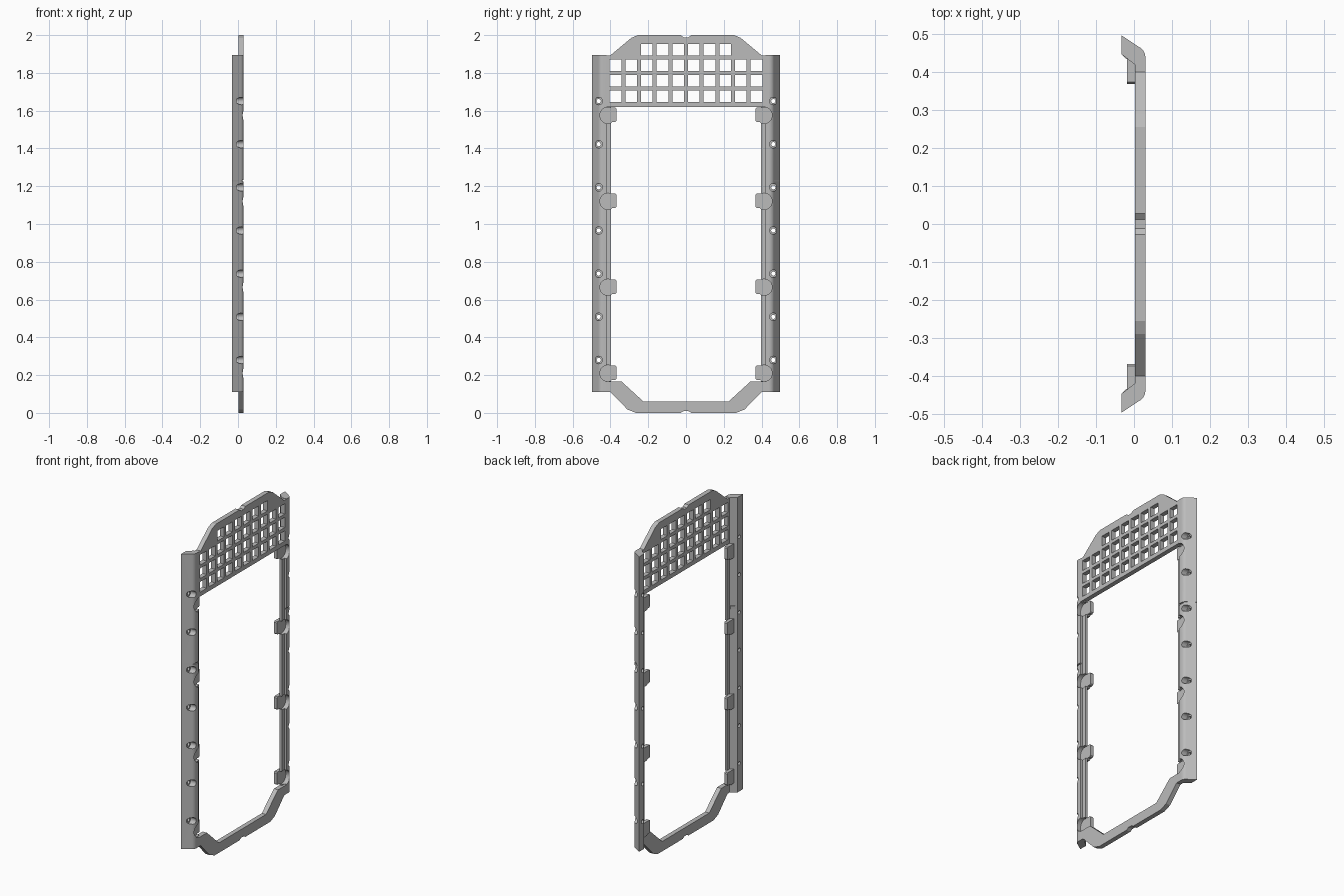
import bpy, bmesh
from math import pi, sin, cos, radians

cube = bpy.data.objects.get("Cube")
if cube:
    bpy.data.objects.remove(cube, do_unlink=True)

grey = bpy.data.materials.new("plain_grey")
grey.use_nodes = True
grey.diffuse_color = (0.5, 0.5, 0.5, 1)
grey.node_tree.nodes["Principled BSDF"].inputs["Base Color"].default_value = (0.5, 0.5, 0.5, 1)

BACK, FACE = 0.002, 0.03            # thickness range of the flat panels
TAB_Z = [0.21, 0.665, 1.12, 1.575]
HOLE_Z = [0.28 + 0.2285 * i for i in range(7)]


def add_prism(bm, pts, lo, hi, axis):
    """Extrude a closed outline: (y, z) along x, or (x, y) along z."""
    place = (lambda p, h: (h, p[0], p[1])) if axis == "x" else (lambda p, h: (p[0], p[1], h))
    a = [bm.verts.new(place(p, lo)) for p in pts]
    b = [bm.verts.new(place(p, hi)) for p in pts]
    bm.faces.new(a)
    bm.faces.new(b[::-1])
    for i in range(len(pts)):
        j = (i + 1) % len(pts)
        bm.faces.new((a[i], b[i], b[j], a[j]))


def make(name, prisms):
    bm = bmesh.new()
    for p in prisms:
        add_prism(bm, *p)
    bmesh.ops.recalc_face_normals(bm, faces=bm.faces)
    me = bpy.data.meshes.new(name)
    bm.to_mesh(me)
    bm.free()
    me.materials.append(grey)
    ob = bpy.data.objects.new(name, me)
    bpy.context.collection.objects.link(ob)
    return ob


def select(ob):
    bpy.ops.object.select_all(action="DESELECT")
    ob.select_set(True)
    bpy.context.view_layer.objects.active = ob


def carve(ob, prisms):
    cutter = make("cutter", prisms)
    cutter.hide_render = True
    mod = ob.modifiers.new("cut", "BOOLEAN")
    mod.operation = "DIFFERENCE"
    mod.solver = "EXACT"
    mod.object = cutter
    select(ob)
    bpy.ops.object.modifier_apply(modifier=mod.name)
    bpy.data.objects.remove(cutter, do_unlink=True)


def smooth(ob):
    select(ob)
    bpy.ops.object.shade_smooth_by_angle(angle=radians(30))


def circle(y, z, r, n=32):
    return [(y + r * cos(2 * pi * i / n), z + r * sin(2 * pi * i / n)) for i in range(n)]


def box(y, z, w, h):
    return [(y - w, z - h), (y + w, z - h), (y + w, z + h), (y - w, z + h)]


def symmetric(half):
    """Complete an outline given from the centre line outward."""
    return half + [(-y, z) for y, z in reversed(half)]


# Perforated top panel
panel = make("top_panel", [(symmetric([
    (0.012, 1.988), (0.028, 2.0), (0.255, 2.0), (0.29, 1.985),
    (0.4, 1.893), (0.425, 1.893), (0.425, 1.62)]), BACK, FACE, "x")])
openings = []
for row in range(4):
    for col in range(10):
        if row < 3 or 2 <= col <= 7:
            y, z = (col - 4.5) * 0.083, 1.677 + row * 0.082
            openings.append((box(y, z, 0.031, 0.031), BACK - 0.02, FACE + 0.02, "x"))
carve(panel, openings)

# Bent bottom bar
outer = [(0.012, 0.01), (0.028, 0), (0.265, 0), (0.31, 0.018), (0.4, 0.11), (0.425, 0.11)]
inner = [(0.425, 0.165), (0.34, 0.165), (0.225, 0.06)]
make("bottom_bar", [(symmetric(outer + inner), BACK, FACE, "x")])

# Rail cross-section with a rounded outer shoulder
shoulder = [(0.004 + 0.026 * cos(t), 0.438 + 0.03 * sin(t))
            for t in [radians(65) * i / 8 for i in range(9)]]
section = [(BACK, 0.42), (FACE, 0.42)] + shoulder + [(-0.033, 0.497), (-0.033, 0.447)]
seam = [(max(x - 0.006, -0.033), y) for x, y in section]

for side, s in (("left", 1), ("right", -1)):
    # The back of the machine-facing frame is +y, so name the rails by depth
    where = "back" if s == 1 else "front"
    flip = lambda pts: [(x, s * y) for x, y in pts]
    scallops = [(circle(s * 0.413, z, 0.043), BACK - 0.001, 0.1, "x") for z in TAB_Z]
    bores = [(circle(s * 0.462, z, 0.02, 24), -0.008, 0.1, "x") for z in HOLE_Z]
    pins = [(circle(s * 0.462, z, 0.011, 16), -0.1, 0.05, "x") for z in HOLE_Z]

    # Two rail lengths meeting at a recessed seam
    for part, lo, hi in (("lower", 0.11, 1.226), ("upper", 1.234, 1.895)):
        rail = make(f"{where}_{part}_rail", [(flip(section), lo, hi, "z")])
        for cuts in (scallops, bores, pins):
            carve(rail, [c for c in cuts if lo < sum(p[1] for p in c[0]) / len(c[0]) < hi])
        smooth(rail)
    make(f"{where}_rail_seam", [(flip(seam), 1.22, 1.24, "z")])

    # Thin inner lip along the opening
    lip = make(f"{where}_inner_lip", [(box(s * 0.409, 0.8925, 0.013, 0.7275), BACK, 0.016, "x")])
    carve(lip, scallops)
    smooth(lip)

    # Retaining tabs behind the scallops
    for i, z in enumerate(TAB_Z):
        tab = [(0.45, z + 0.042), (0.374, z + 0.042), (0.369, z + 0.036),
               (0.369, z - 0.03), (0.376, z - 0.036), (0.392, z - 0.036),
               (0.4, z - 0.043), (0.45, z - 0.043)]
        make(f"{where}_tab_{i + 1}", [([(s * y, h) for y, h in tab], -0.018, BACK, "x")])
